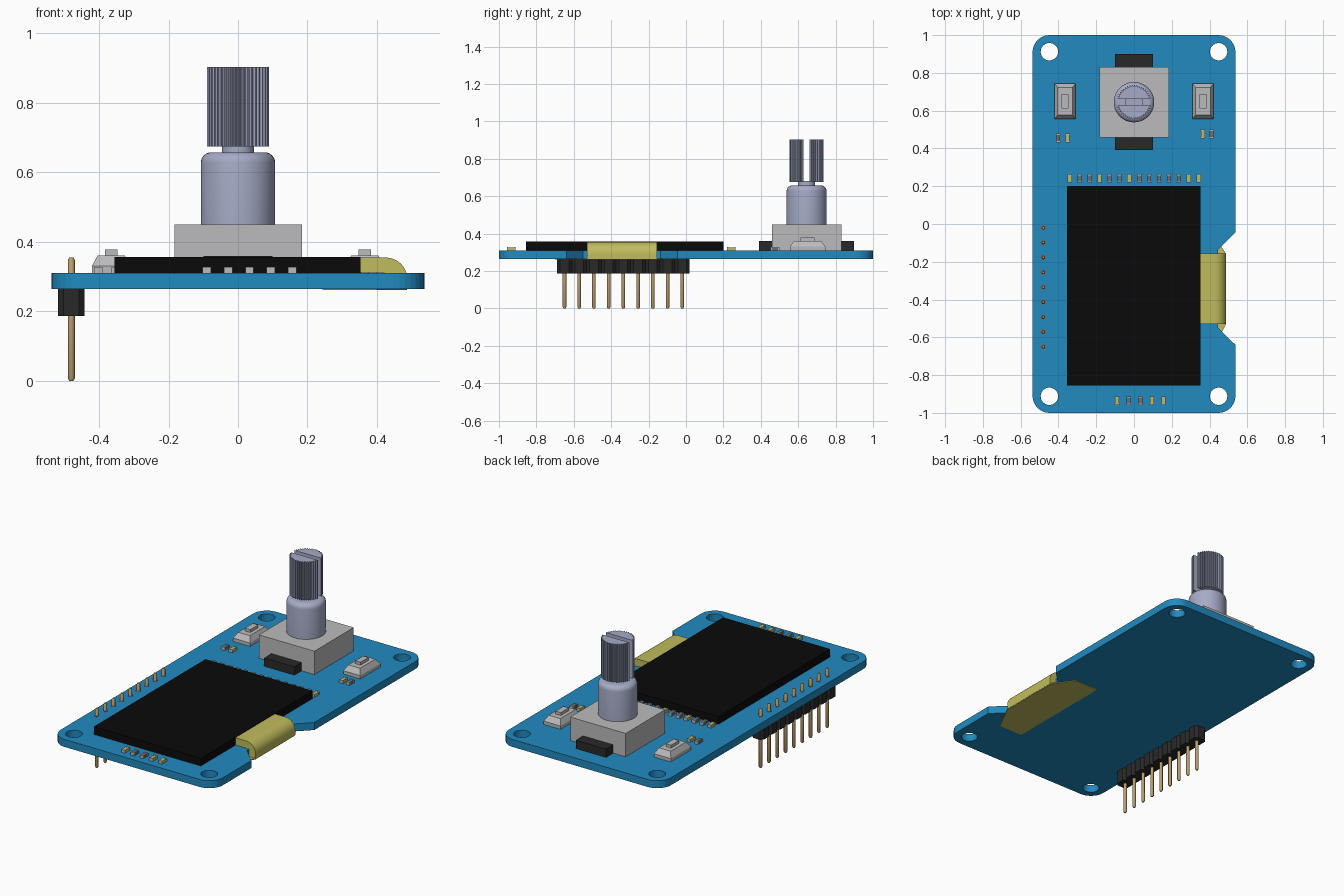
import bpy, bmesh, math

cube = bpy.data.objects.get("Cube")
if cube:
    bpy.data.objects.remove(cube, do_unlink=True)


def material(name, rgb):
    m = bpy.data.materials.new(name)
    m.use_nodes = True
    m.diffuse_color = (*rgb, 1)
    bsdf = next(n for n in m.node_tree.nodes if n.type == 'BSDF_PRINCIPLED')
    bsdf.inputs["Base Color"].default_value = (*rgb, 1)
    return m


BLUE = material("board blue", (0.015, 0.255, 0.527))
BLACK = material("screen black", (0.003, 0.003, 0.003))
DARK = material("plastic dark grey", (0.022, 0.022, 0.023))
SILVER = material("light grey", (0.50, 0.50, 0.51))
STEEL = material("bluish steel", (0.38, 0.41, 0.57))
YELLOW = material("ribbon yellow", (0.53, 0.50, 0.11))
TAN = material("pin tan", (0.50, 0.35, 0.16))
GREY = material("chip grey", (0.15, 0.16, 0.17))

TOP, BOTTOM = 0.31, 0.265     # board surfaces


def loft(bm, rings, mat=0):
    """Skin a list of equal-length rings of 3D points and cap both ends."""
    vs = [[bm.verts.new(p) for p in ring] for ring in rings]
    n = len(vs[0])
    faces = [bm.faces.new(vs[0][::-1]), bm.faces.new(vs[-1])]
    for a, b in zip(vs, vs[1:]):
        for i in range(n):
            j = (i + 1) % n
            faces.append(bm.faces.new((a[i], a[j], b[j], b[i])))
    for f in faces:
        f.material_index = mat


def finish(name, bm, mats, smooth=False):
    bmesh.ops.recalc_face_normals(bm, faces=bm.faces)
    me = bpy.data.meshes.new(name)
    bm.to_mesh(me)
    bm.free()
    for m in mats:
        me.materials.append(m)
    ob = bpy.data.objects.new(name, me)
    bpy.context.collection.objects.link(ob)
    if smooth:
        bpy.ops.object.select_all(action='DESELECT')
        ob.select_set(True)
        bpy.context.view_layer.objects.active = ob
        bpy.ops.object.shade_smooth_by_angle(angle=math.radians(35))
    return ob


def rect(x, y, w, d, z):
    return [(x + sx * w / 2, y + sy * d / 2, z)
            for sx, sy in ((-1, -1), (1, -1), (1, 1), (-1, 1))]


def circle(x, y, r, z=0, n=32):
    return [(x + r * math.cos(2 * math.pi * i / n),
             y + r * math.sin(2 * math.pi * i / n), z) for i in range(n)]


def prism(name, pts, z0, z1, mat):
    bm = bmesh.new()
    loft(bm, [[(x, y, z) for x, y in pts] for z in (z0, z1)])
    return finish(name, bm, [mat])


def box(name, x, y, w, d, z0, z1, mat):
    return prism(name, [p[:2] for p in rect(x, y, w, d, 0)], z0, z1, mat)


def lathe(name, x, y, profile, mat):
    bm = bmesh.new()
    loft(bm, [circle(x, y, r, z, 40) for r, z in profile])
    return finish(name, bm, [mat], True)


def arc(cx, cy, r, a0, a1, n=8):
    return [(cx + r * math.cos(math.radians(a0 + (a1 - a0) * i / n)),
             cy + r * math.sin(math.radians(a0 + (a1 - a0) * i / n)))
            for i in range(n + 1)]


# Circuit board: rounded outline with a side notch and four holes
R, W = 0.09, 0.537
outline = (arc(W - R, 1 - R, R, 90, 0) + [(W, -0.045), (0.445, -0.135),
           (0.445, -0.55), (W, -0.64)] + arc(W - R, R - 1, R, 0, -90)
           + arc(R - W, R - 1, R, -90, -180) + arc(R - W, 1 - R, R, 180, 90))
holes = [[p[:2] for p in circle(sx * 0.448, sy * 0.912, 0.046)]
         for sx in (-1, 1) for sy in (-1, 1)]
curve = bpy.data.curves.new("board_outline", 'CURVE')
curve.dimensions, curve.fill_mode = '2D', 'BOTH'
curve.extrude = (TOP - BOTTOM) / 2
for loop in [outline] + holes:
    sp = curve.splines.new('POLY')
    sp.points.add(len(loop) - 1)
    for p, (x, y) in zip(sp.points, loop):
        p.co = (x, y, 0, 1)
    sp.use_cyclic_u = True
tmp = bpy.data.objects.new("board_outline", curve)
bpy.context.collection.objects.link(tmp)
bpy.context.view_layer.update()
mesh = bpy.data.meshes.new_from_object(
    tmp.evaluated_get(bpy.context.evaluated_depsgraph_get()))
bpy.data.objects.remove(tmp, do_unlink=True)
bm = bmesh.new()
bm.from_mesh(mesh)
bmesh.ops.remove_doubles(bm, verts=bm.verts, dist=1e-5)
bmesh.ops.translate(bm, verts=bm.verts, vec=(0, 0, (TOP + BOTTOM) / 2))
for f in bm.faces:
    f.material_index = 0
    f.smooth = False
finish("circuit_board", bm, [BLUE])

# Display panel and the ribbon that folds round the notch
box("screen", -0.001, -0.328, 0.708, 1.056, TOP - 0.002, 0.357, BLACK)
ribbon = ([(0.353, 0.312), (0.353, 0.355)] + arc(0.425, 0.292, 0.063, 90, 0)
          + [(0.488, 0.264), (0.42, 0.264), (0.42, 0.312)])
bm = bmesh.new()
loft(bm, [[(x, y, z) for x, z in ribbon] for y in (-0.53, -0.155)])
finish("ribbon_fold", bm, [YELLOW], True)
prism("ribbon_tail", [(0.243, -0.70), (0.40, -0.70), (0.487, -0.53),
                      (0.487, -0.155), (0.40, -0.035), (0.243, -0.035)],
      0.261, 0.2665, YELLOW)

# Rotary encoder: body, clips, bushing, neck and split knurled shaft
KY = 0.645
box("encoder_body", 0.001, KY, 0.367, 0.372, TOP, 0.45, SILVER)
for side, s in (("front", -1), ("back", 1)):
    box("encoder_clip_" + side, 0, KY + s * 0.219, 0.2, 0.07, TOP, 0.36, DARK)
lathe("encoder_bushing", 0, KY,
      [(0.107, 0.45)] + [(r, z) for r, z in arc(0.077, 0.628, 0.03, 0, 90, 6)], STEEL)
lathe("encoder_neck", 0, KY, [(0.046, 0.65), (0.046, 0.682)], STEEL)
TEETH, SLOT = 44, 0.016
for side, s in (("back", 1), ("front", -1)):
    pts = [(0.088, SLOT)]
    for i in range(TEETH * 2):
        a = math.pi * (i + 0.5) / (TEETH * 2)
        r = 0.091 if i // 2 % 2 else 0.083
        if r * math.sin(a) > SLOT + 0.001:
            pts.append((r * math.cos(a), r * math.sin(a)))
    pts.append((-0.088, SLOT))
    prism("shaft_half_" + side, [(x, KY + s * y) for x, y in pts],
          0.675, 0.904, STEEL)

# Push buttons: sloped housing with a raised plunger
for side, s in (("right", -1), ("left", 1)):
    bx, by = s * 0.365, 0.65
    bm = bmesh.new()
    loft(bm, [rect(bx, by, 0.112, 0.19, TOP), rect(bx, by, 0.112, 0.19, 0.33),
              rect(bx, by, 0.078, 0.145, 0.361)])
    loft(bm, [rect(bx, by, 0.035, 0.075, z) for z in (0.355, 0.378)])
    finish("button_" + side, bm, [SILVER])


# Surface-mount chips: coloured middle with silver end caps
def chip(name, x, y, yellow):
    bm = bmesh.new()
    loft(bm, [rect(x, y, 0.022, 0.032, z) for z in (TOP, 0.327)], 0)
    for s in (-1, 1):
        loft(bm, [rect(x, y + s * 0.0195, 0.024, 0.007, z) for z in (TOP, 0.328)], 1)
    finish(name, bm, [YELLOW if yellow else GREY, SILVER])


for i in range(14):
    chip(f"screen_chip_{i}", -0.34 + i * 0.0525, 0.242, i in (0, 3, 6, 12, 13))
for i in range(5):
    chip(f"front_chip_{i}", -0.09 + i * 0.0615, -0.935, i in (0, 3, 4))
for i, (x, y, c) in enumerate([(-0.402, 0.455, 0), (-0.352, 0.455, 1),
                               (0.365, 0.476, 1), (0.41, 0.476, 0)]):
    chip(f"button_chip_{i}", x, y, c)

# Pin header: nine chamfered blocks, each with a pin through the board
PX, PITCH, H, C = -0.48, 0.0787, 0.0385, 0.016
for i in range(9):
    py = -0.02 - i * PITCH
    h = PITCH / 2
    block = [(h, C - H), (h, H - C), (h - C, H), (C - h, H),
             (-h, H - C), (-h, C - H), (C - h, -H), (h - C, -H)]
    # the chamfered ends meet neighbouring blocks along y
    prism(f"header_block_{i}", [(PX + b, py + a) for a, b in block],
          0.187, BOTTOM, DARK)
    bm = bmesh.new()
    loft(bm, [circle(PX, py, r, z, 10) for r, z in
              ((0.006, 0), (0.010, 0.007), (0.010, 0.348), (0.006, 0.355))])
    finish(f"header_pin_{i}", bm, [TAN], True)
    prism(f"pin_hole_{i}", [p[:2] for p in circle(PX, py, 0.015, 0, 16)],
          TOP - 0.002, TOP + 0.001, GREY)
